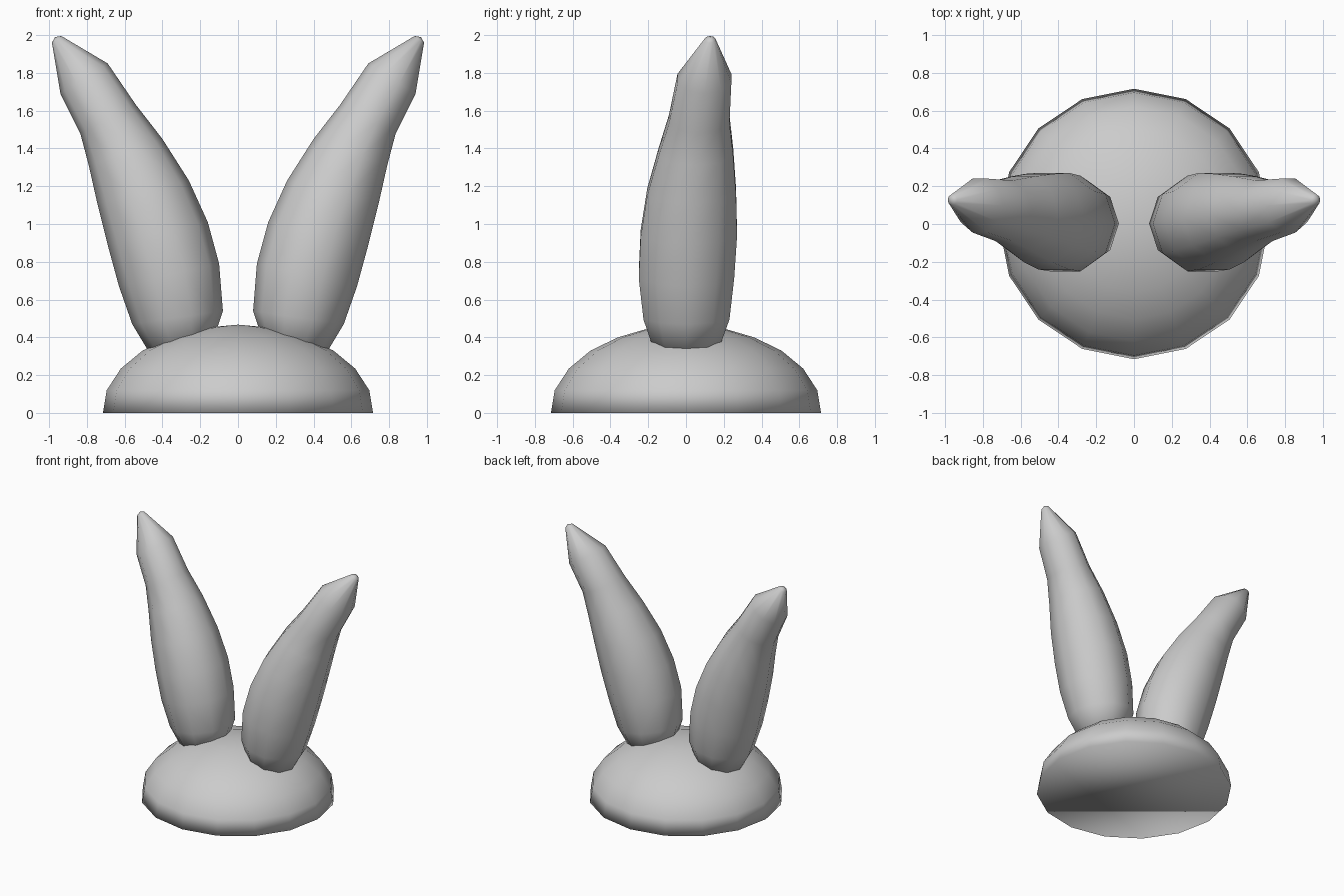
import bpy, bmesh, math
from mathutils import Vector

cube = bpy.data.objects.get("Cube")
if cube:
    bpy.data.objects.remove(cube, do_unlink=True)

grey = bpy.data.materials.new("light grey")
grey.use_nodes = True
colour = (0.6, 0.6, 0.6, 1)
grey.diffuse_color = colour
grey.node_tree.nodes["Principled BSDF"].inputs["Base Color"].default_value = colour


def loft(name, rings, sides, top):
    """Skin rings given as (centre, x axis, y axis), closed by a base face and a top point."""
    bm = bmesh.new()
    loops = []
    for centre, u, v in rings:
        angles = [2 * math.pi * i / sides for i in range(sides)]
        loops.append([bm.verts.new(centre + u * math.cos(a) + v * math.sin(a)) for a in angles])
    for low, high in zip(loops, loops[1:]):
        for i in range(sides):
            j = (i + 1) % sides
            bm.faces.new((low[i], low[j], high[j], high[i]))
    tip = bm.verts.new(top)
    for i in range(sides):
        bm.faces.new((loops[-1][i], loops[-1][(i + 1) % sides], tip))
    bm.faces.new(loops[0][::-1])
    bmesh.ops.recalc_face_normals(bm, faces=bm.faces)
    mesh = bpy.data.meshes.new(name)
    bm.to_mesh(mesh)
    bm.free()
    mesh.materials.append(grey)
    mesh.shade_smooth()
    obj = bpy.data.objects.new(name, mesh)
    bpy.context.collection.objects.link(obj)
    return obj


# Low dome: radius and height of each ring
dome = [(0.715, 0), (0.695, 0.12), (0.62, 0.235), (0.505, 0.33), (0.36, 0.4), (0.19, 0.45)]
loft("dome", [(Vector((0, 0, z)), Vector((r, 0, 0)), Vector((0, r, 0))) for r, z in dome],
     16, Vector((0, 0, 0.467)))

# Ear rings: inner x, inner z, outer x, outer z, front y, back y
ear = [
    (0.14, 0.36, 0.44, 0.27, -0.16, 0.16),
    (0.08, 0.54, 0.56, 0.47, -0.225, 0.23),
    (0.10, 0.79, 0.63, 0.67, -0.25, 0.255),
    (0.16, 1.01, 0.69, 0.89, -0.24, 0.27),
    (0.26, 1.23, 0.745, 1.11, -0.205, 0.265),
    (0.40, 1.45, 0.79, 1.31, -0.145, 0.25),
    (0.54, 1.63, 0.835, 1.48, -0.09, 0.23),
    (0.69, 1.85, 0.94, 1.69, -0.045, 0.24),
    (0.935, 1.995, 0.985, 1.96, 0.10, 0.155),
]
# Ten-sided rings are widest slightly inside their circle
widest = math.sin(math.radians(72))
for side, name in ((1, "left_ear"), (-1, "right_ear")):
    rings = []
    for xi, zi, xo, zo, front, back in ear:
        inner = Vector((side * xi, (front + back) / 2, zi))
        outer = Vector((side * xo, (front + back) / 2, zo))
        rings.append(((inner + outer) / 2, (outer - inner) / 2,
                      Vector((0, (back - front) / 2 / widest, 0))))
    loft(name, rings, 10, Vector((side * 0.968, 0.13, 1.99)))
